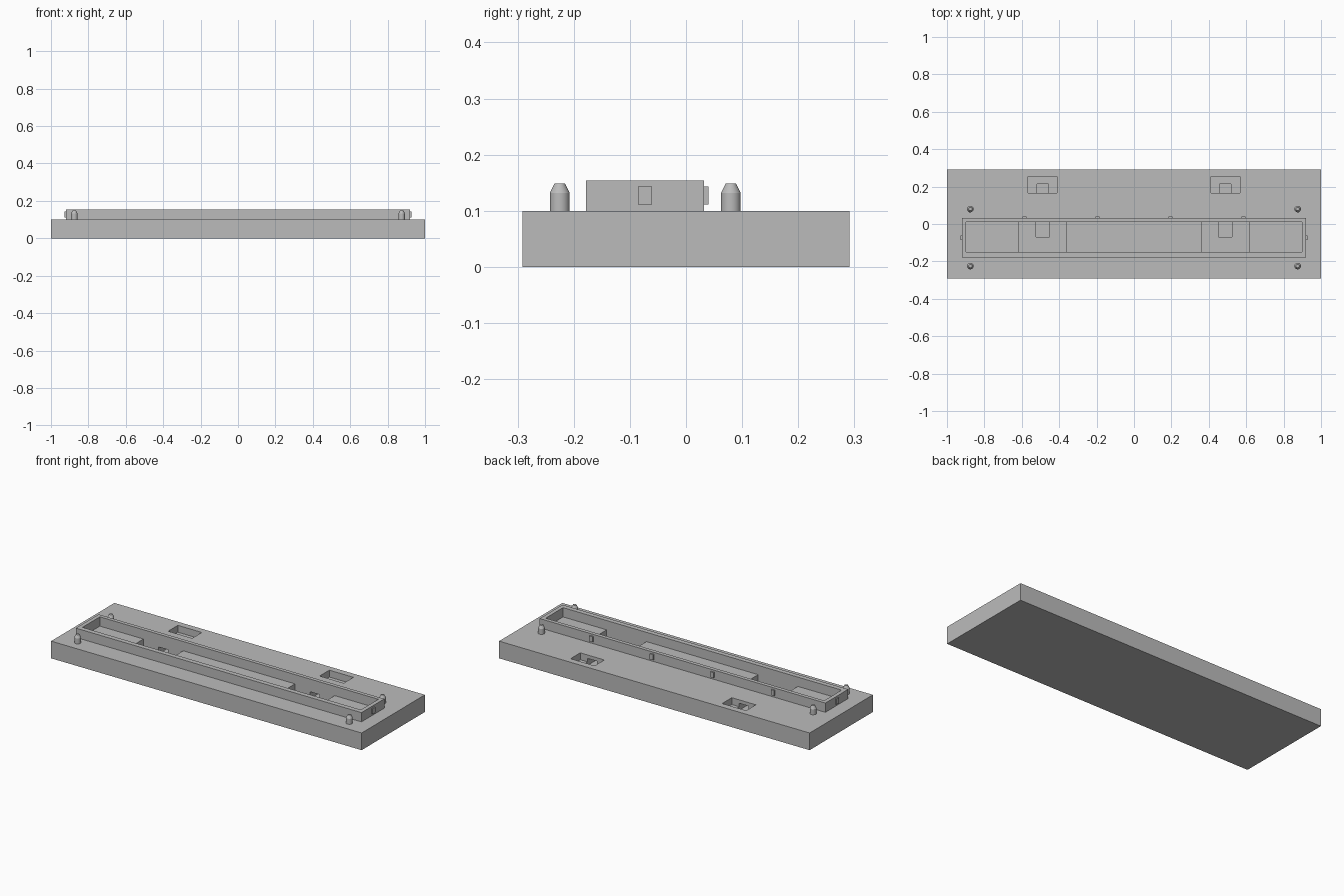
import bpy
import bmesh
from mathutils import Vector

cube = bpy.data.objects.get("Cube")
if cube:
    bpy.data.objects.remove(cube, do_unlink=True)

# Single flat material
grey = bpy.data.materials.new("plain grey")
grey.use_nodes = True
colour = (0.5, 0.5, 0.5, 1)
grey.diffuse_color = colour
grey.node_tree.nodes["Principled BSDF"].inputs["Base Color"].default_value = colour


def finish(name, bm):
    mesh = bpy.data.meshes.new(name)
    bm.to_mesh(mesh)
    bm.free()
    mesh.materials.append(grey)
    obj = bpy.data.objects.new(name, mesh)
    bpy.context.collection.objects.link(obj)
    return obj


def box(name, x, y, z):
    """Box from (min, max) pairs along each axis."""
    bm = bmesh.new()
    bmesh.ops.create_cube(bm, size=1)
    low, high = (Vector(v) for v in zip(x, y, z))
    for v in bm.verts:
        v.co = (low + high) / 2 + v.co * (high - low)
    return finish(name, bm)


def cut(target, x, y, z):
    """Subtract a box from the target and discard the cutter."""
    cutter = box("cutter", x, y, z)
    cutter.hide_render = True
    mod = target.modifiers.new("cut", "BOOLEAN")
    mod.operation = "DIFFERENCE"
    mod.solver = "EXACT"
    mod.object = cutter
    bpy.context.view_layer.objects.active = target
    bpy.ops.object.modifier_apply(modifier=mod.name)
    bpy.data.objects.remove(cutter, do_unlink=True)


def span(centre, width):
    return centre - width / 2, centre + width / 2


BASE = 0.1      # top of the plate
FLOOR = 0.06    # pocket floors
CHANNEL = 0.04  # channel floors

# Base plate with two pairs of pockets, each joined by a hidden channel
plate = box("base_plate", (-1, 1), (-0.291, 0.291), (0, BASE))
for side in (-1, 1):
    x = side * 0.488
    cut(plate, span(x, 0.155), (0.165, 0.254), (FLOOR, 0.2))
    cut(plate, span(x, 0.256), (-0.15, 0.01), (FLOOR, 0.2))
    cut(plate, span(x, 0.06), (-0.03, 0.213), (CHANNEL, 0.08))
    cut(plate, span(x, 0.073), (-0.07, 0.01), (CHANNEL, 0.08))

# Raised rectangular rim
rim = box("raised_rim", (-0.92, 0.92), (-0.178, 0.032), (BASE, 0.154))
cut(rim, (-0.897, 0.897), (-0.15, 0.01), (0, 0.2))

# Small tabs on the rim: four along the back, one on each end
TAB_Z = (0.111, 0.143)
for i in range(4):
    box(f"back_tab_{i + 1}", span(-0.585 + 0.39 * i, 0.021), (0.03, 0.04), TAB_Z)
for side, name in ((-1, "right"), (1, "left")):
    box(f"{name}_end_tab", span(side * 0.921, 0.012), span(-0.073, 0.025), TAB_Z)

# Locating pegs with tapered tips
for side, name in ((-1, "right"), (1, "left")):
    for y, end in ((-0.225, "front"), (0.08, "back")):
        bm = bmesh.new()
        rings = [[], [], []]
        circle = bmesh.ops.create_circle(bm, cap_ends=True, segments=32, radius=0.0175)
        base = circle["verts"][0].link_faces[0]
        for height, scale in ((0.032, 1), (0.017, 0.52)):
            top = bmesh.ops.extrude_face_region(bm, geom=[base], use_keep_orig=(height == 0.032))
            base = next(g for g in top["geom"] if isinstance(g, bmesh.types.BMFace))
            for v in base.verts:
                v.co = (v.co.x * scale, v.co.y * scale, v.co.z + height)
        bmesh.ops.translate(bm, verts=bm.verts, vec=(side * 0.875, y, BASE))
        bmesh.ops.recalc_face_normals(bm, faces=bm.faces)
        peg = finish(f"{end}_{name}_peg", bm)
        bpy.ops.object.select_all(action="DESELECT")
        peg.select_set(True)
        bpy.context.view_layer.objects.active = peg
        bpy.ops.object.shade_smooth_by_angle(angle=0.4)
